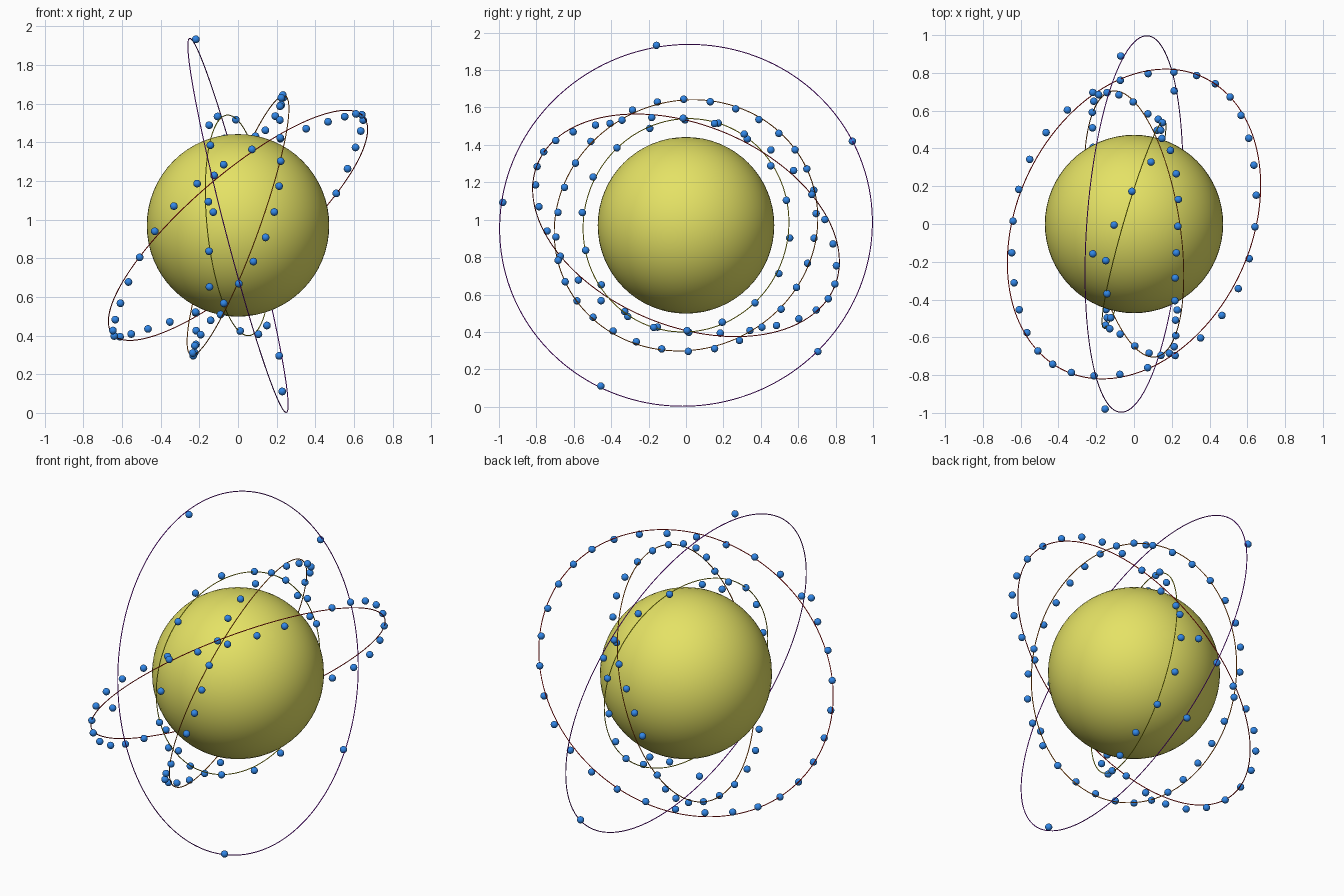
import bpy
import bmesh
from math import cos, sin, radians, tau
from mathutils import Matrix, Vector

cube = bpy.data.objects.get("Cube")
if cube:
    bpy.data.objects.remove(cube, do_unlink=True)

CENTRE = Vector((0, 0, 0.97))


def material(name, rgb):
    m = bpy.data.materials.new(name)
    m.use_nodes = True
    m.diffuse_color = (*rgb, 1)
    m.node_tree.nodes["Principled BSDF"].inputs["Base Color"].default_value = (*rgb, 1)
    return m


def finish(obj, name, mat):
    obj.name = name
    obj.data.materials.append(mat)
    obj.data.polygons.foreach_set("use_smooth", [True] * len(obj.data.polygons))


yellow = material("planet yellow", (0.78, 0.76, 0.13))
blue = material("satellite blue", (0.03, 0.24, 0.80))

# Central globe
bpy.ops.mesh.primitive_uv_sphere_add(segments=64, ring_count=32, radius=0.472, location=CENTRE)
finish(bpy.context.object, "globe", yellow)


def orbit(name, radius, normal, count, phase, wave, mat):
    """Thin ring plus evenly spaced satellites that weave across its plane."""
    n = Vector(normal).normalized()
    u = Vector((-n.y, n.x, 0)).normalized()
    v = n.cross(u)
    frame = Matrix((u, v, n)).transposed().to_4x4()
    frame.translation = CENTRE

    bpy.ops.mesh.primitive_torus_add(major_radius=radius, minor_radius=0.0026,
                                     major_segments=160, minor_segments=8)
    ring = bpy.context.object
    ring.matrix_world = frame
    finish(ring, name + "_ring", mat)

    bm = bmesh.new()
    for k in range(count):
        t = radians(phase) + tau * k / count
        lift = 0.049 * cos(3 * t + radians(wave))
        flat = (radius ** 2 - lift ** 2) ** 0.5
        spot = Matrix.Translation((flat * cos(t), flat * sin(t), lift))
        bmesh.ops.create_uvsphere(bm, u_segments=16, v_segments=10, radius=0.02, matrix=spot)
    mesh = bpy.data.meshes.new(name + "_satellites")
    bm.to_mesh(mesh)
    bm.free()
    dots = bpy.data.objects.new(name + "_satellites", mesh)
    bpy.context.collection.objects.link(dots)
    dots.matrix_world = frame
    finish(dots, name + "_satellites", blue)


# Four tilted orbits, outermost first
orbit("outer", 0.999, (0.966, -0.07, 0.25), 5, 28, 27,
      material("ring purple", (0.35, 0.01, 0.75)))
orbit("wide", 0.859, (0.625, -0.298, -0.721), 32, -29, 44,
      material("ring red", (0.95, 0.01, 0.01)))
orbit("middle", 0.713, (0.929, 0.153, -0.336), 32, 94, -177,
      material("ring orange", (0.90, 0.22, 0.01)))
orbit("inner", 0.573, (0.955, -0.279, 0.096), 18, 93.5, -123,
      material("ring yellow", (0.80, 0.78, 0.02)))
